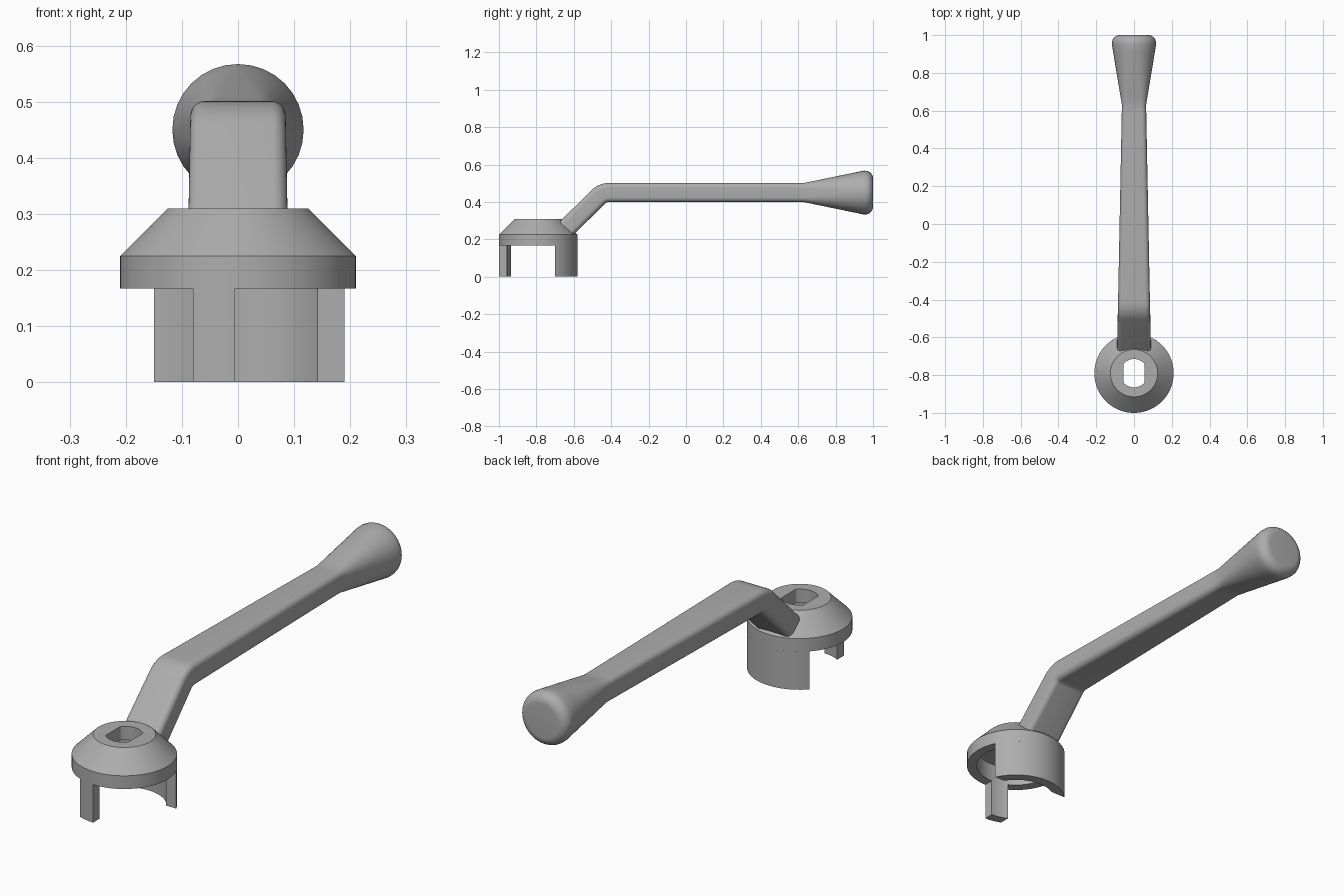
import bpy, bmesh
from math import sin, cos, asin, acos, pi, radians
from mathutils import Vector

cube = bpy.data.objects.get("Cube")
if cube:
    bpy.data.objects.remove(cube, do_unlink=True)

metal = bpy.data.materials.new("grey_metal")
metal.use_nodes = True
GREY = (0.42, 0.42, 0.42, 1)
metal.diffuse_color = GREY
metal.node_tree.nodes["Principled BSDF"].inputs["Base Color"].default_value = GREY

HUB_Y, OUTER, INNER, RIM_Z = -0.79, 0.21, 0.167, 0.167


def loft(name, rings, loop=False):
    """Skin equal-length rings; cap the ends, or join last to first."""
    bm = bmesh.new()
    rows = [[bm.verts.new(p) for p in ring] for ring in rings]
    n = len(rows[0])
    pairs = list(zip(rows, rows[1:]))
    if loop:
        pairs.append((rows[-1], rows[0]))
    else:
        bm.faces.new(rows[0])
        bm.faces.new(rows[-1])
    for a, b in pairs:
        for i in range(n):
            j = (i + 1) % n
            bm.faces.new((a[i], a[j], b[j], b[i]))
    bmesh.ops.recalc_face_normals(bm, faces=bm.faces)
    mesh = bpy.data.meshes.new(name)
    bm.to_mesh(mesh)
    bm.free()
    mesh.materials.append(metal)
    obj = bpy.data.objects.new(name, mesh)
    bpy.context.collection.objects.link(obj)
    bpy.ops.object.select_all(action="DESELECT")
    obj.select_set(True)
    bpy.context.view_layer.objects.active = obj
    bpy.ops.object.shade_smooth_by_angle(angle=radians(30))
    return obj


# Hub: turned cap, hollow below, with a double-flat hole on top
def hub_ring(r, z, flat=1.0, n=72):
    angles = [2 * pi * i / n for i in range(n)]
    return [(max(-flat, min(flat, r * cos(a))), HUB_Y + r * sin(a), z) for a in angles]


loft("hub", [
    hub_ring(INNER, RIM_Z), hub_ring(OUTER, RIM_Z),
    hub_ring(OUTER, 0.225), hub_ring(0.125, 0.31),
    hub_ring(0.075, 0.31, 0.055), hub_ring(0.075, 0.25, 0.055),
    hub_ring(INNER, 0.25)], loop=True)


# Curved walls hanging under the hub rim
def arc_wall(name, outer, inner, n):
    rings = []
    for i in range(n + 1):
        t = i / n
        a, b = (s + (e - s) * t for s, e in (outer, inner))
        po = (OUTER * cos(a), HUB_Y + OUTER * sin(a))
        pi_ = (INNER * cos(b), HUB_Y + INNER * sin(b))
        rings.append([(*po, 0), (*po, RIM_Z), (*pi_, RIM_Z), (*pi_, 0)])
    loft(name, rings)


def skirt_span(r):
    return asin(0.089 / r), pi - asin(0.147 / r)


def leg_span(r):
    return -acos(-0.08 / r), -acos(-0.005 / r)


arc_wall("rear_skirt", skirt_span(OUTER), skirt_span(INNER), 24)
arc_wall("front_stop_leg", leg_span(OUTER), leg_span(INNER), 5)


# Lever: rounded-rectangle sections along a bent path, flaring to a round knob
def section(y, z, tilt, hw, hh, r, n=8):
    up = Vector((0, -sin(tilt), cos(tilt)))
    side = Vector((1, 0, 0))
    points = []
    for q, (sx, sz) in enumerate(((1, 1), (-1, 1), (-1, -1), (1, -1))):
        for i in range(n + 1):
            a = (q + i / n) * pi / 2
            u = sx * (hw - r) + r * cos(a)
            v = sz * (hh - r) + r * sin(a)
            points.append(Vector((0, y, z)) + side * u + up * v)
    return points


def arm_width(y):
    return 0.089 - 0.025 * (y + 0.65) / 1.28


BEND_Y, BEND_Z, BEND_R, AXIS_Z = -0.413, 0.37, 0.08, 0.45
path = [(-0.645, 0.2525, pi / 4)]
for i in range(9):
    t = pi / 4 * (1 - i / 8)
    path.append((BEND_Y - BEND_R * sin(t), BEND_Z + BEND_R * cos(t), t))
path += [(y, AXIS_Z, 0) for y in (-0.1, 0.25, 0.6, 0.63)]
rings = [section(y, z, t, arm_width(y), 0.051, 0.025) for y, z, t in path]

# Flare blends the arm section into a circle
for i in range(1, 9):
    t = i / 8
    hw = 0.064 + (0.117 - 0.064) * t
    hh = 0.051 + (0.117 - 0.051) * t
    rings.append(section(0.63 + 0.32 * t, AXIS_Z, 0, hw, hh, 0.025 + 0.0915 * t))
# Rounded knob end
for i in range(1, 9):
    a = pi / 2 * i / 8
    r = 0.075 + 0.042 * cos(a)
    rings.append(section(0.958 + 0.042 * sin(a), AXIS_Z, 0, r, r, r * 0.996))
loft("lever_handle", rings)
